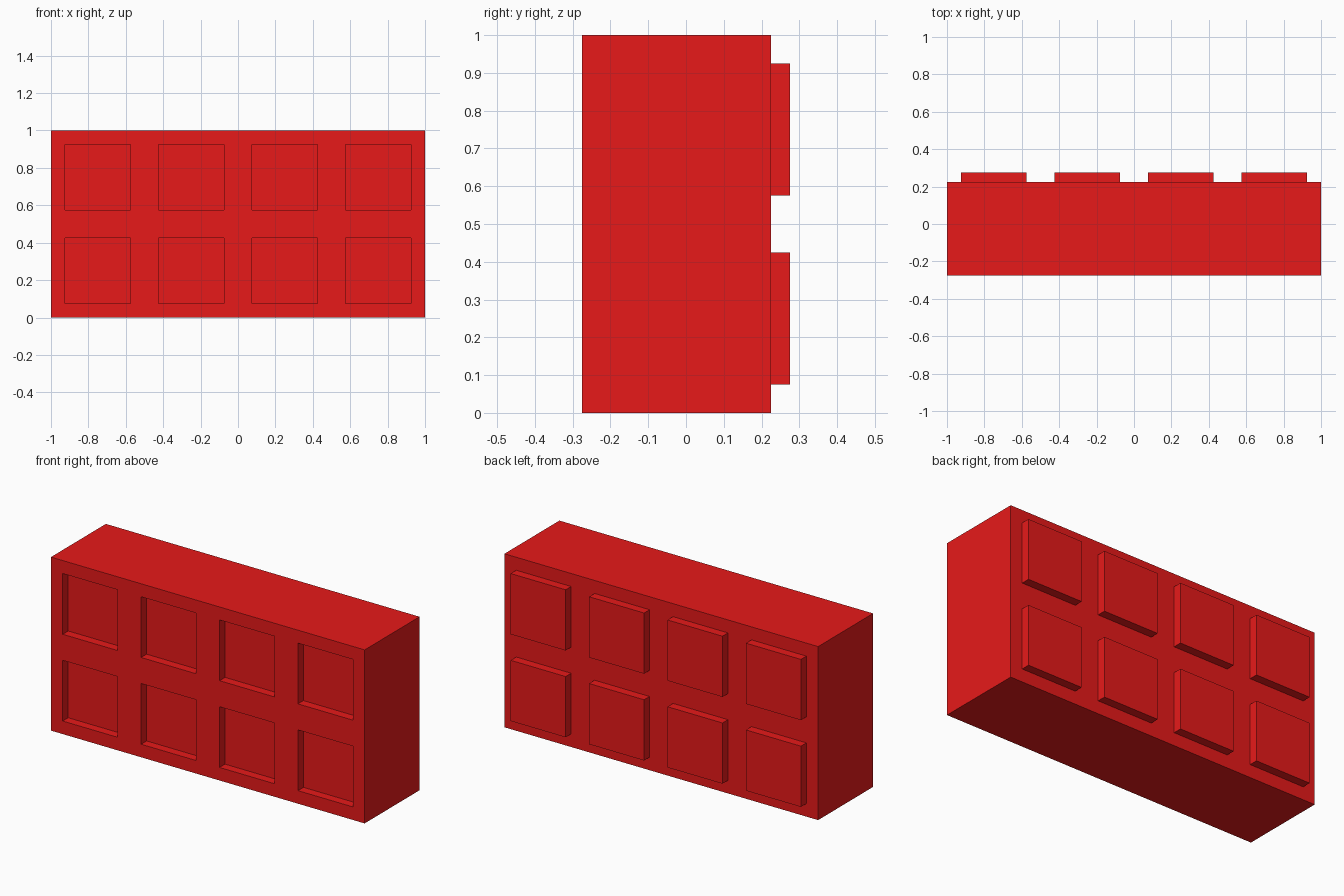
import bpy, bmesh
from mathutils import Matrix, Vector

if "Cube" in bpy.data.objects:
    bpy.data.objects.remove(bpy.data.objects["Cube"])

# Solid block, leaving room at the back for the raised pads
bm = bmesh.new()
bmesh.ops.create_cube(bm, size=1, matrix=Matrix.Translation((0, -0.025, 0.5))
                      @ Matrix.Diagonal((2, 0.5, 1, 1)))

# Divide it into 4 x 2 cells
cuts = [((x, 0, 0), (1, 0, 0)) for x in (-0.5, 0, 0.5)] + [((0, 0, 0.5), (0, 0, 1))]
for point, normal in cuts:
    bmesh.ops.bisect_plane(bm, geom=bm.verts[:] + bm.edges[:] + bm.faces[:],
                           plane_co=Vector(point), plane_no=Vector(normal))
bm.normal_update()


def panels(direction, depth):
    """Inset a square in every cell on one side, then push it straight in or out."""
    faces = [f for f in bm.faces if f.normal.y * direction > 0.9]
    bmesh.ops.inset_individual(bm, faces=faces, thickness=0.075, use_even_offset=True)
    bmesh.ops.inset_individual(bm, faces=faces, thickness=0, depth=depth)


panels(-1, -0.05)  # front recesses
panels(1, 0.05)    # back raised pads

mesh = bpy.data.meshes.new("brick")
bm.to_mesh(mesh)
bm.free()
brick = bpy.data.objects.new("brick", mesh)
bpy.context.collection.objects.link(brick)

# Red finish
red = bpy.data.materials.new("red")
red.diffuse_color = (0.8, 0.01, 0.01, 1)
red.use_nodes = True
red.node_tree.nodes["Principled BSDF"].inputs["Base Color"].default_value = red.diffuse_color
mesh.materials.append(red)
